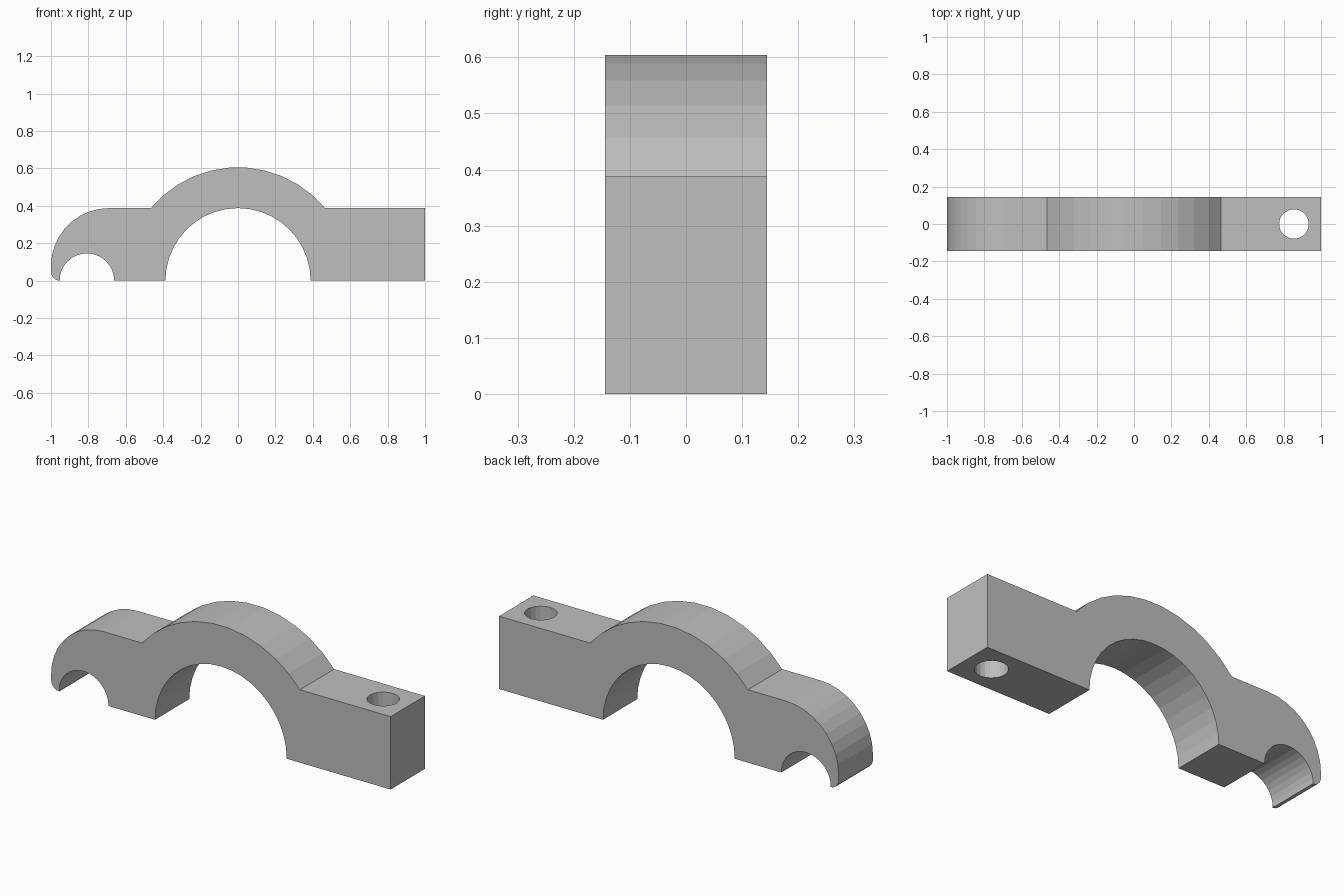
import bpy
import bmesh
from math import sin, cos, radians, acos, asin, degrees

cube = bpy.data.objects.get("Cube")
if cube:
    bpy.data.objects.remove(cube, do_unlink=True)

HALF_DEPTH = 0.144
TOP = 0.388          # height of the flat shoulders
OUTER, INNER = 0.606, 0.388
HOOK_X, HOOK_R = -0.808, 0.146


def arc(cx, cz, radius, start, end, steps):
    """Points on an arc in the xz plane, angles in degrees."""
    angles = [radians(start + (end - start) * i / steps) for i in range(steps + 1)]
    return [(cx + radius * cos(a), cz + radius * sin(a)) for a in angles]


# Side profile, anticlockwise from the lower end of the bolt block
shoulder = degrees(asin(TOP / OUTER))
profile = [(1, 0), (1, TOP)]
profile += arc(0, 0, OUTER, shoulder, 180 - shoulder, 11)     # outer arch
profile += arc(-0.69, TOP - 0.31, 0.31, 90, 180, 9)           # rounded hook back
profile += arc(-0.952, 0.048, 0.048, 180, 270, 5)             # hook tip
profile += arc(HOOK_X, 0, HOOK_R, 180, 0, 16)                 # hook notch
profile += arc(0, 0, INNER, 180, 0, 20)                       # main bore

# Extrude the profile through the depth
bm = bmesh.new()
front = bm.faces.new([bm.verts.new((x, -HALF_DEPTH, z)) for x, z in profile])
new = bmesh.ops.extrude_face_region(bm, geom=[front])["geom"]
verts = [g for g in new if isinstance(g, bmesh.types.BMVert)]
bmesh.ops.translate(bm, verts=verts, vec=(0, 2 * HALF_DEPTH, 0))
bmesh.ops.recalc_face_normals(bm, faces=bm.faces)
mesh = bpy.data.meshes.new("clamp_cap")
bm.to_mesh(mesh)
bm.free()
clamp = bpy.data.objects.new("clamp_cap", mesh)
bpy.context.collection.objects.link(clamp)

# Plain grey
grey = bpy.data.materials.new("plain_grey")
grey.use_nodes = True
colour = (0.52, 0.52, 0.52, 1)
grey.diffuse_color = colour
grey.node_tree.nodes["Principled BSDF"].inputs["Base Color"].default_value = colour
mesh.materials.append(grey)

# Vertical bolt hole
bpy.ops.mesh.primitive_cylinder_add(vertices=20, radius=0.079, depth=1,
                                    location=(0.855, 0, 0.2))
cutter = bpy.context.object
cutter.name = "bolt_hole_cutter"
cutter.data.materials.append(grey)
cutter.hide_render = True
cutter.hide_set(True)
cut = clamp.modifiers.new("bolt_hole", 'BOOLEAN')
cut.operation = 'DIFFERENCE'
cut.solver = 'EXACT'
cut.object = cutter
